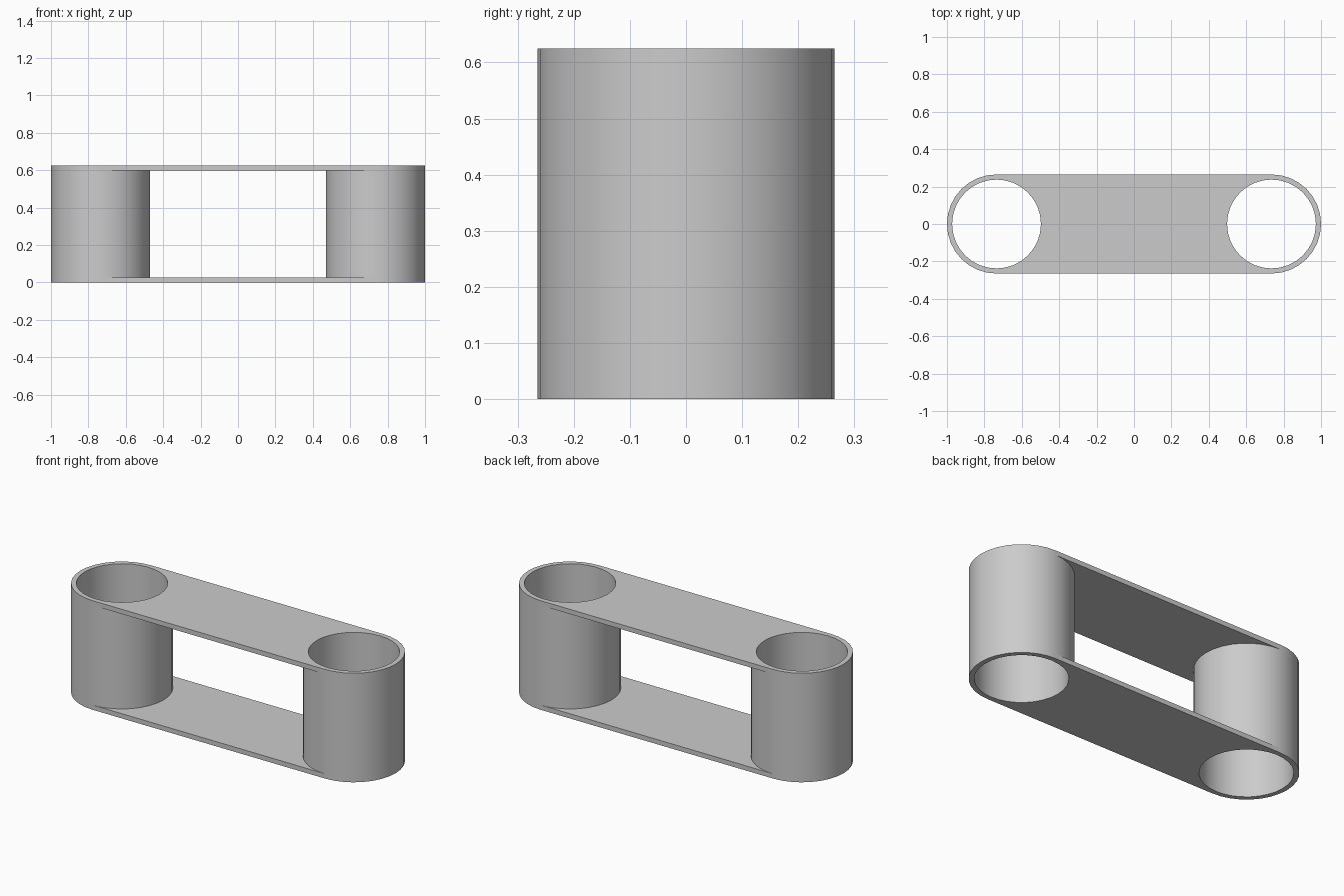
import bpy
import math

cube = bpy.data.objects.get("Cube")
if cube:
    bpy.data.objects.remove(cube, do_unlink=True)

SIDES = 32
OUTER, INNER = 0.265, 0.2375
CENTRE = 1 - OUTER
HEIGHT, PLATE = 0.625, 0.027

grey = bpy.data.materials.new("plain_grey")
grey.use_nodes = True
colour = (0.6, 0.6, 0.6, 1)
grey.diffuse_color = colour
grey.node_tree.nodes["Principled BSDF"].inputs["Base Color"].default_value = colour


def add_part(name, verts, faces):
    mesh = bpy.data.meshes.new(name)
    mesh.from_pydata(verts, [], faces)
    mesh.materials.append(grey)
    part = bpy.data.objects.new(name, mesh)
    bpy.context.collection.objects.link(part)
    bpy.ops.object.select_all(action="DESELECT")
    part.select_set(True)
    bpy.context.view_layer.objects.active = part
    bpy.ops.object.shade_smooth_by_angle(angle=math.radians(30))


# Open tube: a rectangular wall section swept round a vertical axis
def add_tube(name, x):
    section = [(OUTER, 0), (OUTER, HEIGHT), (INNER, HEIGHT), (INNER, 0)]
    n = len(section)
    verts, faces = [], []
    for i in range(SIDES):
        a = math.tau * i / SIDES
        verts += [(x + r * math.cos(a), r * math.sin(a), z) for r, z in section]
        j = (i + 1) % SIDES
        for k in range(n):
            m = (k + 1) % n
            faces.append((i * n + k, j * n + k, j * n + m, i * n + m))
    add_part(name, verts, faces)


# Flat plate whose concave ends fit against the tube walls
def add_plate(name, z):
    verts, faces = [], []
    steps = SIDES // 2
    for i in range(steps + 1):
        a = math.pi * i / steps - math.pi / 2
        x, y = CENTRE - OUTER * math.cos(a), OUTER * math.sin(a)
        verts += [(-x, y, z), (x, y, z), (x, y, z + PLATE), (-x, y, z + PLATE)]
    for i in range(steps):
        b, c = i * 4, i * 4 + 4
        faces += [(b, c, c + 1, b + 1), (b + 3, b + 2, c + 2, c + 3)]
    e = steps * 4
    faces += [(0, 1, 2, 3), (e, e + 3, e + 2, e + 1)]
    add_part(name, verts, faces)


add_tube("left_tube", CENTRE)
add_tube("right_tube", -CENTRE)
add_plate("bottom_plate", 0)
add_plate("top_plate", HEIGHT - PLATE)
